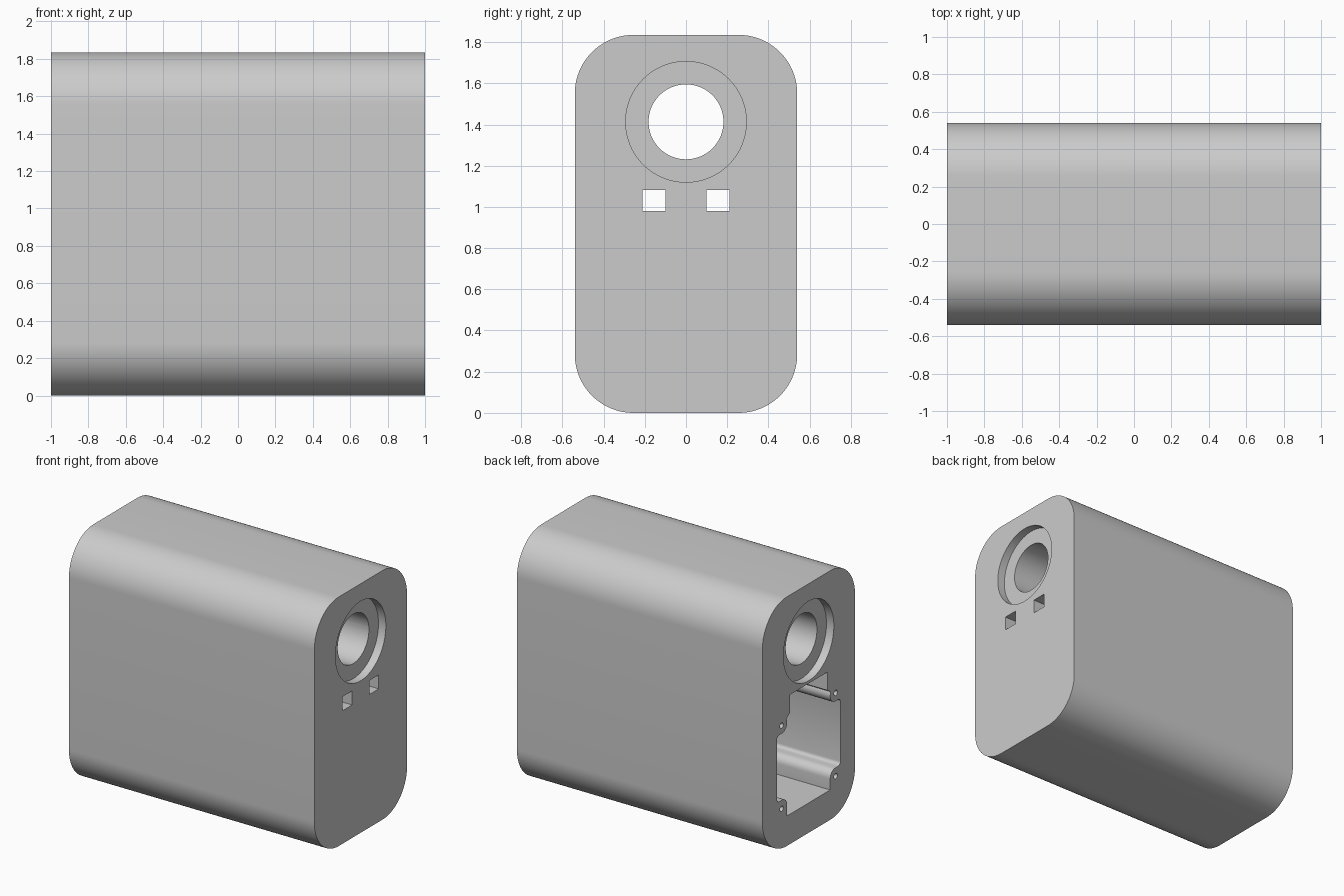
import bpy, bmesh
from math import pi, cos, sin, radians

if "Cube" in bpy.data.objects:
    bpy.data.objects.remove(bpy.data.objects["Cube"], do_unlink=True)

grey = bpy.data.materials.new("plain_grey")
grey.use_nodes = True
grey.diffuse_color = (0.6, 0.6, 0.6, 1)
grey.node_tree.nodes["Principled BSDF"].inputs["Base Color"].default_value = grey.diffuse_color


def arc(cy, cz, r, start, end, steps):
    """Points in the YZ plane along an arc, angles in degrees."""
    angles = [radians(start + (end - start) * i / steps) for i in range(steps + 1)]
    return [(cy + r * cos(a), cz + r * sin(a)) for a in angles]


def circle(cy, cz, r, steps):
    return arc(cy, cz, r, 0, 360, steps)[:-1]


def box(y0, y1, z0, z1):
    return [(y0, z0), (y1, z0), (y1, z1), (y0, z1)]


def prism(name, profile, x0, x1):
    """Extrude a YZ profile along X."""
    bm = bmesh.new()
    base = bm.faces.new([bm.verts.new((x0, y, z)) for y, z in profile])
    top = bmesh.ops.extrude_face_region(bm, geom=[base])["geom"]
    moved = [v for v in top if isinstance(v, bmesh.types.BMVert)]
    bmesh.ops.translate(bm, verts=moved, vec=(x1 - x0, 0, 0))
    bmesh.ops.recalc_face_normals(bm, faces=bm.faces)
    mesh = bpy.data.meshes.new(name)
    bm.to_mesh(mesh)
    bm.free()
    mesh.materials.append(grey)
    obj = bpy.data.objects.new(name, mesh)
    bpy.context.collection.objects.link(obj)
    return obj


# Rounded outer block
HALF_Y, HEIGHT, R = 0.54, 1.835, 0.285
outline = []
for cy, cz, a in ((HALF_Y - R, HEIGHT - R, 0), (R - HALF_Y, HEIGHT - R, 90),
                  (R - HALF_Y, R, 180), (HALF_Y - R, R, 270)):
    outline += arc(cy, cz, R, a, a + 90, 20)
housing = prism("housing", outline, -1, 1)

# Bore with a shallow recess at each end
BORE_Z = 1.413
cutters = [prism("bore_cutter", circle(0, BORE_Z, 0.182, 64), -1.1, 1.1)]
for side in (-1, 1):
    cutters.append(prism("recess_cutter", circle(0, BORE_Z, 0.293, 80), side * 0.94, side * 1.1))

# Compartment with rounded screw posts in its corners and a raised middle
half = [(0.25, 0.22)]
half += arc(0.31, 0.30, 0.06, 180, 90, 6)
half += [(0.345, 0.36)] + arc(0.345, 0.385, 0.025, 270, 360, 4)[1:]
half += arc(0.345, 0.825, 0.025, 0, 90, 4) + [(0.31, 0.85)]
half += arc(0.31, 0.91, 0.06, 270, 150, 8)[1:]
half += [(0.22, 0.965), (0.22, 1.10)]
cavity = half + [(-y, z) for y, z in reversed(half)]
cutters.append(prism("compartment_cutter", cavity, -1.1, 0.9))

# Screw holes and the two small windows in the end wall
for side in (-1, 1):
    for z in (0.297, 0.91):
        cutters.append(prism("screw_cutter", circle(side * 0.315, z, 0.02, 16), -1.1, -0.8))
    y0, y1 = sorted((side * 0.10, side * 0.21))
    cutters.append(prism("window_cutter", box(y0, y1, 0.98, 1.083), 0.8, 1.1))

# Cut everything, then drop the cutters
bpy.context.view_layer.objects.active = housing
for cutter in cutters:
    mod = housing.modifiers.new("cut", "BOOLEAN")
    mod.operation, mod.solver, mod.object = "DIFFERENCE", "EXACT", cutter
    bpy.ops.object.modifier_apply(modifier=mod.name)
for cutter in cutters:
    bpy.data.objects.remove(cutter, do_unlink=True)

bpy.ops.object.select_all(action="DESELECT")
housing.select_set(True)
bpy.ops.object.shade_smooth_by_angle(angle=radians(30))
